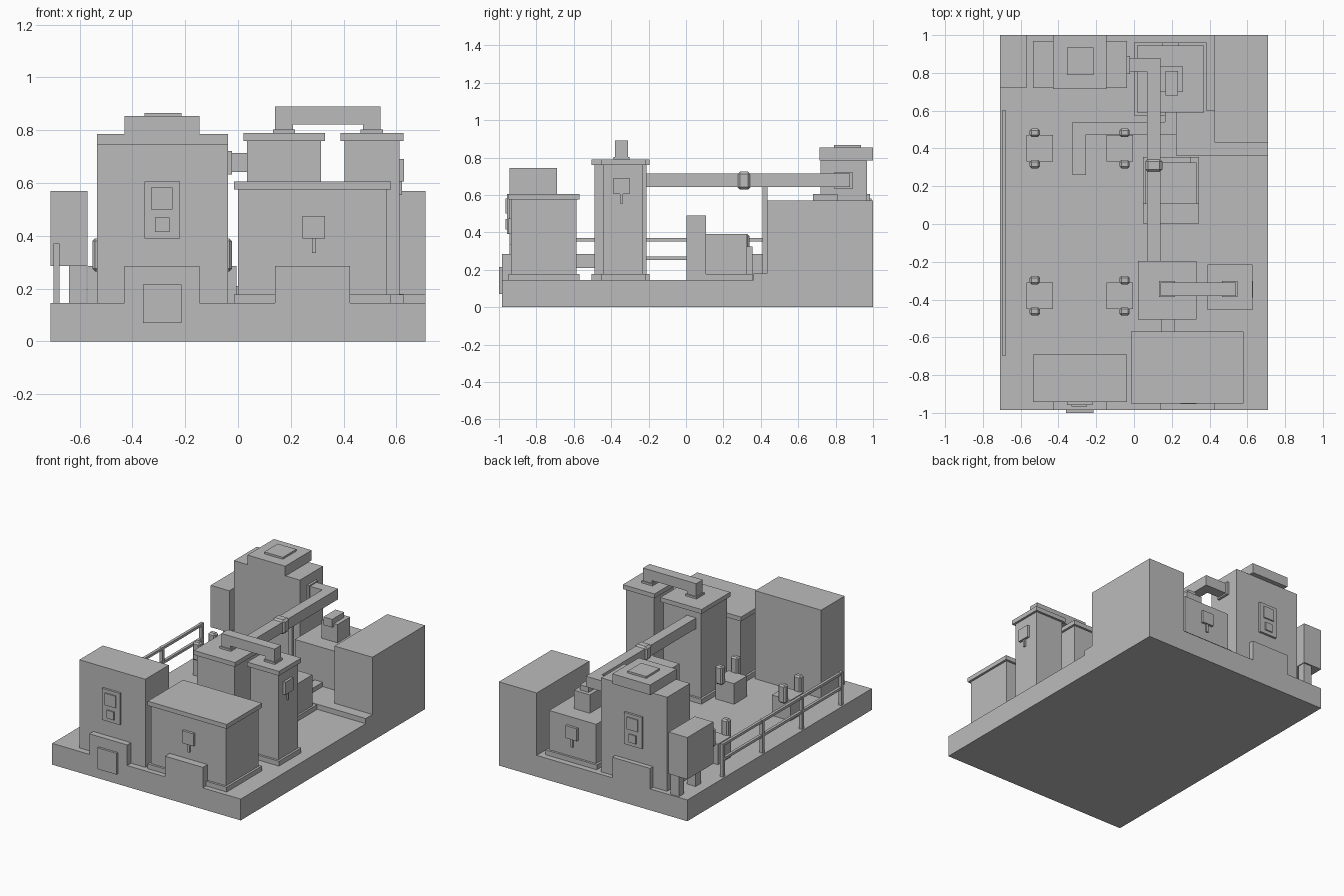
import bpy, bmesh

grey = bpy.data.materials.new("plain_grey")
grey.diffuse_color = (0.5, 0.5, 0.5, 1)


def finish(name, bm):
    bmesh.ops.recalc_face_normals(bm, faces=bm.faces)
    me = bpy.data.meshes.new(name)
    bm.to_mesh(me)
    bm.free()
    me.materials.append(grey)
    ob = bpy.data.objects.new(name, me)
    bpy.context.collection.objects.link(ob)
    return ob


def box(name, x0, x1, y0, y1, z0, z1, chamfer=0):
    bm = bmesh.new()
    bmesh.ops.create_cube(bm, size=1)
    for v in bm.verts:
        v.co = (x1 if v.co.x > 0 else x0, y1 if v.co.y > 0 else y0, z1 if v.co.z > 0 else z0)
    if chamfer:
        bmesh.ops.bevel(bm, geom=bm.edges[:], offset=chamfer, segments=1, affect='EDGES')
    return finish(name, bm)


def prism(name, outline, axis, a, b):
    """Extrude a flat outline: axis 'y' takes (x, z) points, axis 'z' takes (x, y)."""
    bm = bmesh.new()
    put = (lambda p, t: (p[0], t, p[1])) if axis == 'y' else (lambda p, t: (p[0], p[1], t))
    face = bm.faces.new([bm.verts.new(put(p, a)) for p in outline])
    ext = bmesh.ops.extrude_face_region(bm, geom=[face])
    for g in ext["geom"]:
        if isinstance(g, bmesh.types.BMVert):
            g.co[1 if axis == 'y' else 2] = b
    return finish(name, bm)


F = 0.145  # floor level

# Base slab with raised edge tabs
box("base_slab", -0.71, 0.71, -0.985, 1.0, 0, F)
box("front_left_tab", -0.43, -0.145, -0.985, -0.94, F, 0.285)
box("front_right_tab", 0.14, 0.425, -0.985, -0.93, F, 0.285)
box("back_tab", -0.43, -0.145, 0.965, 1.0, F, 0.285)
box("base_front_panel", -0.36, -0.215, -1.0, -0.985, 0.07, 0.215)


# Tall cabinets with control panels, front and back
def control_panel(name, wall, d):
    for part, x0, x1, t, z0, z1 in (("plate", -0.355, -0.22, 0.015, 0.39, 0.605),
                                    ("screen", -0.33, -0.248, 0.023, 0.5, 0.582),
                                    ("button", -0.315, -0.26, 0.023, 0.415, 0.47)):
        if d > 0:
            x0, x1 = -0.575 - x1, -0.575 - x0
        ys = sorted((wall, wall + d * t))
        box(f"{name}_{part}", x0, x1, *ys, z0, z1)


box("front_cabinet", -0.535, -0.038, -0.943, -0.69, F, 0.745)
control_panel("front_control", -0.943, -1)
box("back_tower", -0.535, -0.038, 0.72, 0.968, F, 0.785)
box("back_tower_cap", -0.43, -0.145, 0.715, 1.0, 0.785, 0.853)
box("back_tower_hatch", -0.355, -0.215, 0.79, 0.935, 0.853, 0.866)
control_panel("back_control", 0.968, 1)


# Machines with a foot plate and a top rim
def machine(name, x0, x1, y0, y1, top, rim=True):
    e = 0.015
    box(name + "_foot", x0, x1, y0, y1, F, 0.178)
    box(name + "_body", x0 + e, x1 - e, y0 + e, y1 - e, F, top)
    if rim:
        box(name + "_rim", x0, x1, y0, y1, top - 0.03, top)


machine("wide_machine", -0.015, 0.58, -0.95, -0.57, 0.605)
machine("column_a", 0.02, 0.33, -0.505, -0.195, 0.79)
machine("column_b", 0.388, 0.627, -0.455, -0.215, 0.79)
machine("back_machine", 0.0, 0.385, 0.575, 0.96, 0.445, rim=False)

# Gauges with a stem
box("wide_machine_gauge", 0.245, 0.33, -0.952, -0.935, 0.39, 0.475)
box("wide_machine_gauge_stem", 0.28, 0.296, -0.945, -0.935, 0.335, 0.39)
box("column_gauge", 0.612, 0.629, -0.388, -0.303, 0.605, 0.69)
box("column_gauge_stem", 0.612, 0.622, -0.352, -0.338, 0.555, 0.605)
box("back_machine_gauge", 0.15, 0.235, 0.945, 0.962, 0.3, 0.385)
box("back_machine_gauge_stem", 0.185, 0.2, 0.945, 0.955, 0.245, 0.3)

# Arched pipe joining the columns
prism("arch_pipe", [(0.14, 0.79), (0.14, 0.89), (0.541, 0.89), (0.541, 0.79),
                    (0.473, 0.79), (0.473, 0.822), (0.208, 0.822), (0.208, 0.79)],
      'y', -0.38, -0.31)
for i, x in enumerate((0.175, 0.507)):
    box(f"arch_flange_{i}", x - 0.042, x + 0.042, -0.387, -0.303, 0.79, 0.803)
box("short_pipe", 0.145, 0.215, -0.59, -0.485, 0.21, 0.285)

# Long overhead pipe, elbow into the tower, clamp and support
prism("overhead_pipe", [(0.07, -0.215), (0.14, -0.215), (0.14, 0.878), (-0.04, 0.878),
                        (-0.04, 0.807), (0.07, 0.807)], 'z', 0.642, 0.714)
box("overhead_flange", -0.04, -0.022, 0.795, 0.89, 0.632, 0.722)
box("pipe_clamp", 0.06, 0.15, 0.275, 0.345, 0.628, 0.725, chamfer=0.014)
box("pipe_support", 0.092, 0.118, 0.41, 0.435, F, 0.642)

# Floor duct and outlet of the back machine
prism("floor_duct", [(0.225, 0.6), (0.165, 0.6), (0.165, 0.54), (-0.325, 0.54), (-0.325, 0.26),
                     (-0.255, 0.26), (-0.255, 0.475), (0.225, 0.475)], 'z', F, 0.21)
box("outlet_block", 0.14, 0.26, 0.7, 0.835, 0.44, 0.57)
box("outlet_cap", 0.167, 0.233, 0.68, 0.81, 0.55, 0.605)

# Tall corner block on its ledge
box("corner_block", 0.425, 0.71, 0.432, 1.0, F, 0.57)
box("corner_ledge", 0.225, 0.71, 0.36, 0.6, F, 0.18)

# Generator unit
box("generator_head", 0.048, 0.345, 0.003, 0.108, F, 0.49)
box("generator_foot", 0.048, 0.345, 0.1, 0.355, F, 0.178)
box("generator_body", 0.06, 0.332, 0.1, 0.325, F, 0.39)
box("generator_end", 0.1, 0.3, 0.32, 0.355, F, 0.325)

# Four work boxes, each with two chamfered handles
for i, (x, side) in enumerate(((-0.5, -1), (-0.075, 1))):
    for j, y in enumerate((0.4, -0.38)):
        box(f"work_box_{i}{j}", x - 0.07, x + 0.07, y - 0.07, y + 0.07, F, 0.285)
        for k, d in enumerate((-0.083, 0.083)):
            hx = x + side * 0.025
            box(f"handle_{i}{j}{k}", hx - 0.027, hx + 0.027, y + d - 0.022, y + d + 0.022,
                0.265, 0.39, chamfer=0.01)

# Side tank on legs
box("side_tank", -0.71, -0.57, 0.72, 1.0, 0.285, 0.57)
for i, y in enumerate((0.755, 0.935)):
    box(f"tank_leg_{i}", -0.64, -0.575, y, y + 0.055, F, 0.285)

# Railing on the left edge
for i in range(4):
    y = -0.695 + i * 0.425
    box(f"rail_post_{i}", -0.7, -0.677, y, y + 0.022, F, 0.37)
for i, z in enumerate((0.253, 0.352)):
    box(f"rail_bar_{i}", -0.698, -0.679, -0.69, 0.598, z, z + 0.017)
